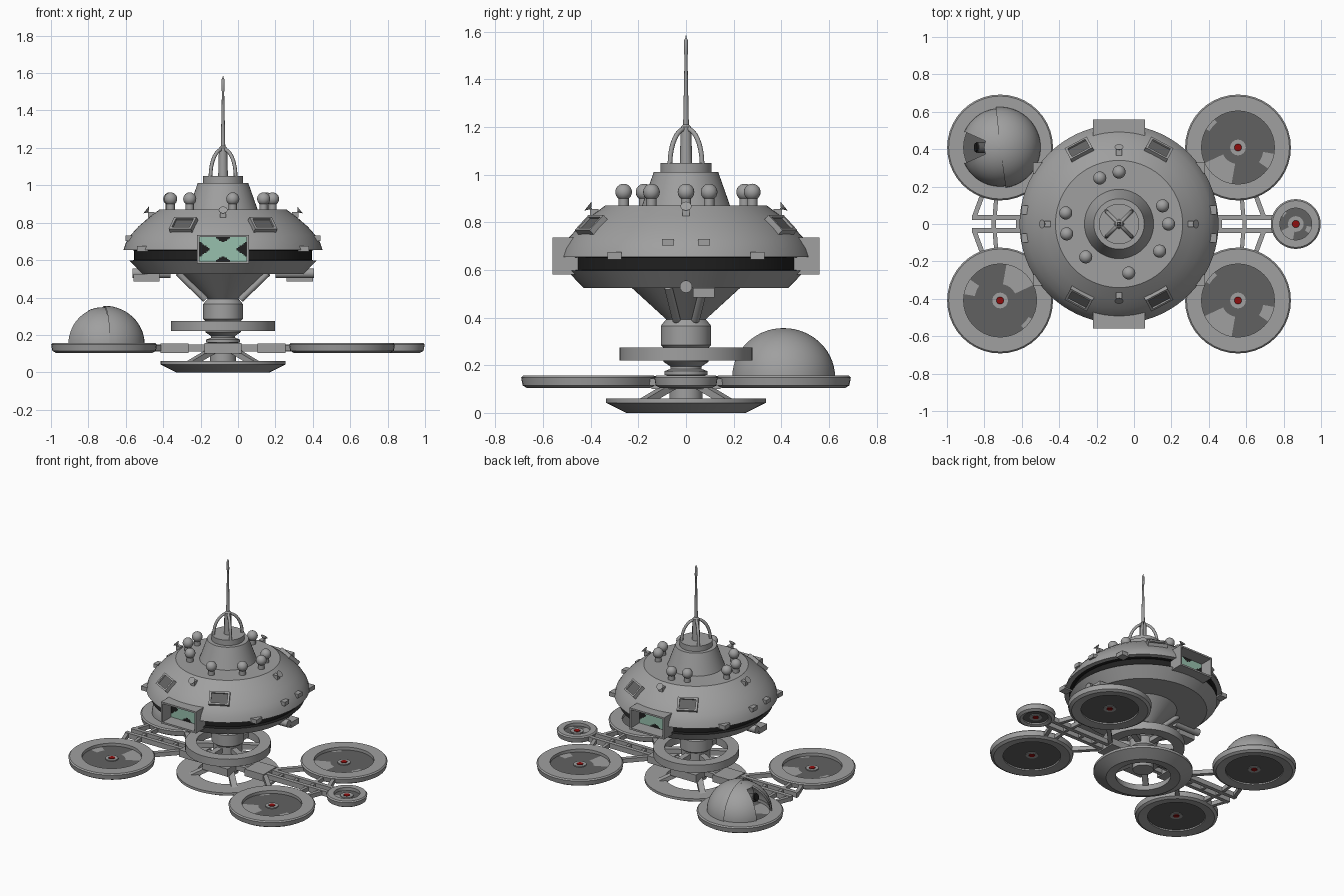
import bpy, bmesh, math
from mathutils import Matrix, Vector
from math import cos, sin, radians, pi

if "Cube" in bpy.data.objects:
    bpy.data.objects.remove(bpy.data.objects["Cube"])

def material(name, *rgb):
    m = bpy.data.materials.new(name)
    m.diffuse_color = (*rgb, 1)
    m.use_nodes = True
    m.node_tree.nodes["Principled BSDF"].inputs["Base Color"].default_value = m.diffuse_color
    return m

GREY = material("hull grey", .35, .35, .35)
DARK = material("dark band", .014, .014, .014)
PAD = material("pad dark grey", .12, .12, .12)
GREEN = material("pale green", .31, .53, .42)
RED = material("beacon red", .28, .004, .004)
CX = -0.08          # tower axis; everything is built around it, then shifted

def finish(bm, name, *mats):
    me = bpy.data.meshes.new(name)
    bm.to_mesh(me)
    bm.free()
    ob = bpy.data.objects.new(name, me)
    bpy.context.collection.objects.link(ob)
    for m in mats or (GREY,):
        me.materials.append(m)
    return ob

def smooth(ob, deg=32):
    bpy.ops.object.select_all(action='DESELECT')
    ob.select_set(True)
    bpy.context.view_layer.objects.active = ob
    bpy.ops.object.shade_smooth_by_angle(angle=radians(deg))
    return ob

def lathe(name, prof, at=(0, 0), closed=False, seg=48, a0=0, a1=360, mats=(), rule=None):
    bm = bmesh.new()
    vs = [bm.verts.new((r * cos(radians(a0)), r * sin(radians(a0)), z)) for r, z in prof]
    es = [bm.edges.new(p) for p in zip(vs, vs[1:])]
    if closed:
        es.append(bm.edges.new((vs[-1], vs[0])))
    bmesh.ops.spin(bm, geom=vs + es, cent=(0, 0, 0), axis=(0, 0, 1),
                   angle=radians(a1 - a0), steps=seg)
    bmesh.ops.remove_doubles(bm, verts=bm.verts, dist=1e-5)
    bmesh.ops.recalc_face_normals(bm, faces=bm.faces)
    if rule:
        for f in bm.faces:
            f.material_index = rule(f.calc_center_median())
    bmesh.ops.translate(bm, verts=bm.verts, vec=(*at, 0))
    return smooth(finish(bm, name, *mats))

def box(name, size, loc=(0, 0, 0), mat=GREY, mtx=Matrix()):
    bm = bmesh.new()
    bmesh.ops.create_cube(bm, size=1, matrix=mtx @ Matrix.Translation(loc) @ Matrix.Diagonal((*size, 1)))
    return finish(bm, name, mat)

def span(p, q):
    p, q = Vector(p), Vector(q)
    d = q - p
    return d.length, Matrix.Translation((p + q) / 2) @ d.to_track_quat('X', 'Z').to_matrix().to_4x4()

def beam(name, p, q, w, h, mat=GREY):
    n, m = span(p, q)
    return box(name, (n, w, h), mat=mat, mtx=m)

def rod(name, p, q, r1, r2=None, seg=16, mat=GREY):
    n, m = span(p, q)
    bm = bmesh.new()
    bmesh.ops.create_cone(bm, cap_ends=True, segments=seg, radius1=r1, radius2=r1 if r2 is None else r2,
                          depth=n, matrix=m @ Matrix.Rotation(pi / 2, 4, 'Y'))
    return smooth(finish(bm, name, mat))

def spin_z(deg):
    return Matrix.Rotation(radians(deg), 4, 'Z')

# --- saucer hull with dark recessed band, cut out for the two hangars
hull = lathe("saucer_hull", [(0, .525), (.43, .525), (.50, .597), (.475, .60), (.475, .652), (.50, .655),
             (.532, .655), (.52, .692), (.495, .732), (.452, .78), (.40, .825), (.34, .87), (0, .87)],
             seg=72, mats=(GREY, DARK), rule=lambda c: int(.598 < c.z < .6545))
for s, side in ((-1, "front"), (1, "back")):
    cutter = box("hangar_cutter", (.262, .4, .142), (0, s * .66, .658))
    cutter.hide_render = True
    mod = hull.modifiers.new("cut", 'BOOLEAN')
    mod.operation, mod.solver, mod.object = 'DIFFERENCE', 'EXACT', cutter
    bpy.context.view_layer.objects.active = hull
    bpy.ops.object.modifier_apply(modifier=mod.name)
    bpy.data.objects.remove(cutter)
    # hangar frame walls
    for k in (-1, 1):
        box(side + "_hangar_wall", (.012, .11, .155), (k * .132, s * .505, .658))
        box(side + "_hangar_slab", (.276, .11, .012), (0, s * .505, .658 + k * .0715))
    # green back wall with dark patches
    bm = bmesh.new()
    bmesh.ops.create_grid(bm, x_segments=36, y_segments=22, size=1)
    for f in bm.faces:
        c = f.calc_center_median()
        u, v = abs(c.x), abs(c.y)
        f.material_index = int(u - .8 * v > .5 or v - 1.3 * u > .5)
    bmesh.ops.transform(bm, verts=bm.verts, matrix=Matrix.Translation((0, s * .464, .658))
                        @ Matrix.Rotation(-s * pi / 2, 4, 'X') @ Matrix.Diagonal((.131, .071, 1, 1)))
    finish(bm, side + "_hangar_back_wall", GREEN, DARK)

# --- tower top and spire
lathe("upper_cone", [(0, .87), (.185, .87), (.135, 1.012), (.108, 1.012), (.108, 1.05), (0, 1.05)])
lathe("spire", [(0, 1.05), (.026, 1.05), (.022, 1.2), (.012, 1.21), (.006, 1.5), (.009, 1.51),
                (.008, 1.565), (.003, 1.575), (0, 1.59)], seg=16)
for a in (45, 135):
    cu = bpy.data.curves.new("spire_arch", 'CURVE')
    cu.dimensions, cu.bevel_depth, cu.bevel_resolution = '3D', .01, 2
    sp = cu.splines.new('POLY')
    sp.points.add(16)
    for i, p in enumerate(sp.points):
        t = pi * i / 16
        x = .095 * cos(t)
        p.co = (x * cos(radians(a)), x * sin(radians(a)), 1.045 + .15 * sin(t), 1)
    cu.materials.append(GREY)
    bpy.context.collection.objects.link(bpy.data.objects.new("spire_arch", cu))

# --- globes on stems around the deck
for x, y in ((-.103, .246), (0, .278), (.233, .097), (.265, 0), (.217, -.145),
             (.052, -.262), (-.178, -.176), (-.28, -.053), (-.285, .059)):
    bm = bmesh.new()
    bmesh.ops.create_uvsphere(bm, u_segments=20, v_segments=12, radius=.035,
                              matrix=Matrix.Translation((x, y, .927)))
    smooth(finish(bm, "deck_globe"), 60)
    rod("globe_stem", (x, y, .868), (x, y, .9), .022)

# --- hull fittings: skylights, side tabs, little antennas
for a in (62, 118, 242, 298):
    m = spin_z(a) @ Matrix.Translation((.447, 0, .785)) @ Matrix.Rotation(radians(-46), 4, 'Y')
    for k in (-1, 1):
        box("skylight_side", (.03, .014, .085), (.005, k * .06, 0), mtx=m)
        box("skylight_edge", (.03, .134, .012), (.005, 0, k * .04), mtx=m)
    box("skylight_pane", (.012, .11, .07), (.003, 0, 0), PAD, m)
for s in (-1, 1):
    for y in (-.075, .075):
        box("side_tab", (.05, .05, .028), (s * .497, y, .717))
    for y in (-.3, .3):
        box("lower_side_tab", (.06, .06, .03), (s * .43, y, .66), mtx=Matrix())
for a in (0, 90, 180, 270):
    m = spin_z(a)
    box("antenna_foot", (.035, .03, .03), (.385, 0, .842), mtx=m)
    rod("antenna_stem", m @ Vector((.385, 0, .84)), m @ Vector((.405, 0, .862)), .005, seg=8)
    rod("antenna_dish", m @ Vector((.402, 0, .860)), m @ Vector((.412, 0, .868)), .008, .024, seg=12)

# --- underside: cone, braces, engine boxes
lathe("lower_cone", [(0, .39), (.08, .39), (.23, .527), (0, .527)])
for s in (-1, 1):
    for y in (-1, 1):
        rod("cone_brace", (s * .095, y * .04, .39), (s * .24, y * .075, .53), .017)
    rod("underside_pipe", (s * .28, 0, .53), (s * .485, 0, .53), .026)
    box("underside_box", (.14, .09, .04), (s * .41, s * .075, .505))

# --- column, wheel and base
lathe("column", [(0, .06), (.07, .06), (.07, .155), (.09, .16), (.09, .175), (.065, .185), (.065, .195),
                 (.095, .215), (.095, .275), (.106, .285), (.106, .365), (.09, .385), (.075, .40), (0, .40)])
lathe("wheel_rim", [(.205, .22), (.279, .22), (.279, .275), (.205, .275)], closed=True)
for i in range(6):
    beam("wheel_spoke", (0, 0, .247), spin_z(60 * i + 30) @ Vector((.22, 0, .247)), .04, .035)
lathe("base_ring", [(.185, .01), (.25, 0), (.335, .042), (.335, .06), (.20, .06)], closed=True)
for a in (45, 135, 225, 315):
    beam("base_leg", spin_z(a) @ Vector((.06, 0, .125)), spin_z(a) @ Vector((.25, 0, .045)), .04, .03)
box("hub_block", (.20, .29, .055), (0, 0, .128))

# --- arms: twin rails with splayed struts
for s in (-1, 1):
    end = .82 if s > 0 else .785
    box("arm_block", (.15, .15, .05), (s * .26, 0, .128))
    for y in (-1, 1):
        beam("arm_rail", (s * .08, y * .035, .13), (s * end, y * .035, .13), .028, .036)
        beam("outer_strut", (s * .775, y * .035, .13), (s * .725, y * .17, .13), .025, .03)
        beam("middle_strut", (s * .665, y * .035, .13), (s * .655, y * .16, .13), .022, .03)
        beam("inner_strut", (s * .33, y * .05, .13), (s * .48, y * .21, .13), .03, .03)
    for x in (.42, .54, .67):
        box("arm_crossbar", (.022, .07, .026), (s * x, 0, .13))

# --- landing pads: rim, dark floor with pale wedges, red beacon
def pad(x, y, r, ri, turn):
    def wedge(c):
        a = (math.degrees(math.atan2(c.y, c.x)) - turn) % 360
        d = math.hypot(c.x, c.y) / ri
        return int(c.z > .132 and ((205 < a < 258 and d > .4) or (325 < a < 350 and d > .6)
                                   or (130 < a < 150 and d > .8)))
    lathe("pad_rim", [(ri, .112), (r - .025, .104), (r - .006, .115), (r, .148), (r - .008, .156), (ri, .156)],
          (x, y), closed=True, seg=40)
    lathe("pad_floor", [(0, .122), (ri + .005, .122), (ri + .005, .135), (ri * .9, .135), (ri * .7, .135),
                        (ri * .45, .135), (0, .135)],
          (x, y), seg=72, mats=(PAD, GREY), rule=wedge)
    lathe("beacon_ring", [(.022, .118), (.042, .118), (.042, .142), (.022, .142)], (x, y), closed=True, seg=24)
    lathe("beacon", [(0, .116), (.02, .116), (.02, .144), (0, .144)], (x, y), seg=16, mats=(RED,))

for x, y, t in ((-.636, .409, 0), (.636, .409, 0), (.636, -.409, 0), (-.636, -.409, 180)):
    pad(x, y, .283, .195, t)
pad(.945, 0, .133, .085, 0)

# --- observatory dome with a slot on its outer side
def shell(name, r, a0, a1, e0=0, e1=90):
    n = 14
    outer = [(r * cos(radians(e)), .15 + .205 / .216 * r * sin(radians(e)))
             for e in (e0 + (e1 - e0) * i / n for i in range(n + 1))]
    inner = [(max(p - .01, 0), z - .008) for p, z in reversed(outer)]
    lathe(name, outer + inner, (-.636, .409), closed=True, seg=max(6, int((a1 - a0) / 8)), a0=a0, a1=a1)

shell("dome_shell", .217, -82, 96)
shell("dome_shell_left", .209, 96, 156)
shell("dome_shell_right", .209, 204, 278)
shell("dome_slot_cap", .209, 156, 204, 66, 90)
# telescope inside the dome
box("telescope_mount", (.08, .07, .09), (-.66, .409, .19), PAD)
rod("telescope_tube", (-.62, .409, .22), (-.76, .409, .275), .03, mat=PAD)
rod("telescope_lens", (-.76, .409, .275), (-.768, .409, .278), .024, mat=DARK)

# --- shift the tower axis to its place
for ob in bpy.context.scene.objects:
    ob.location.x += CX
